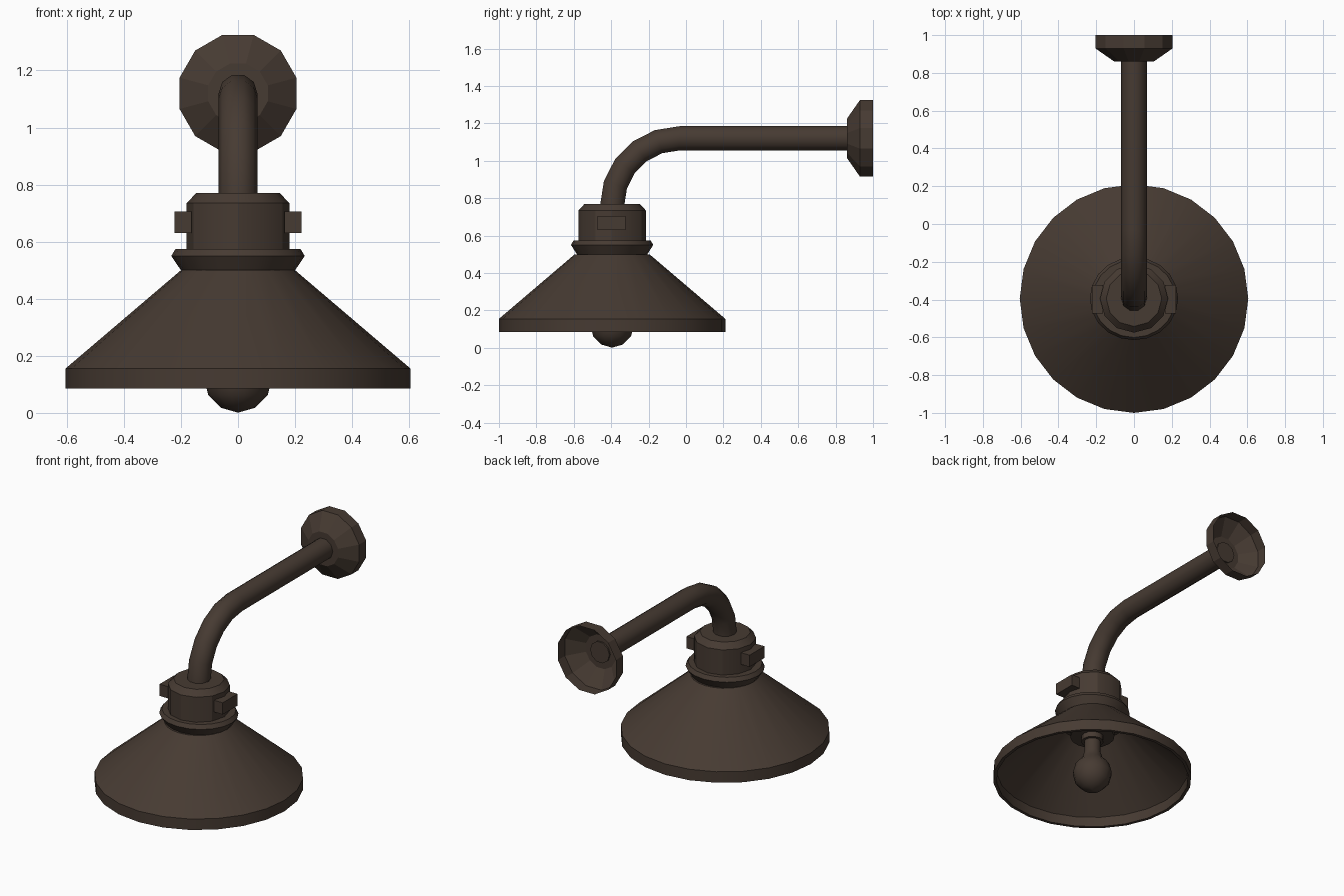
import bpy, math
from math import sin, cos, pi, radians
from mathutils import Vector

if "Cube" in bpy.data.objects:
    bpy.data.objects.remove(bpy.data.objects["Cube"])

bronze = bpy.data.materials.new("dark_bronze")
bronze.diffuse_color = (0.062, 0.043, 0.032, 1)
bronze.use_nodes = True
bronze.node_tree.nodes["Principled BSDF"].inputs["Base Color"].default_value = bronze.diffuse_color
AX = -0.395          # y of the shade axis
PIPE_Z = 1.12        # height of the horizontal arm


def make(name, verts, faces, smooth=30):
    me = bpy.data.meshes.new(name)
    me.from_pydata(verts, [], faces)
    me.materials.append(bronze)
    ob = bpy.data.objects.new(name, me)
    bpy.context.collection.objects.link(ob)
    bpy.ops.object.select_all(action='DESELECT')
    ob.select_set(True)
    bpy.context.view_layer.objects.active = ob
    if smooth:
        bpy.ops.object.shade_smooth_by_angle(angle=radians(smooth))
    return ob


def skin(name, rings, cap_start=True, cap_end=True, smooth=30):
    """Join equal-length rings of points into a tube."""
    n = len(rings[0])
    verts = [p for r in rings for p in r]
    faces = [(k*n + i, k*n + (i+1) % n, (k+1)*n + (i+1) % n, (k+1)*n + i)
             for k in range(len(rings)-1) for i in range(n)]
    if cap_start:
        faces.append(tuple(reversed(range(n))))
    if cap_end:
        faces.append(tuple(range(len(verts)-n, len(verts))))
    return make(name, verts, faces, smooth)


def lathe(name, profile, n, sy=1, **kw):
    """Turn (radius, z) points about the shade axis."""
    rings = [[(r*cos(2*pi*i/n), AX + sy*r*sin(2*pi*i/n), z) for i in range(n)]
             for r, z in profile]
    return skin(name, rings, **kw)


# Shade: thin-walled cone, inner wall first flowing outward over the rim
lathe("shade", [(0.2, 0.5), (0.605, 0.155), (0.605, 0.085), (0.585, 0.085),
                (0.585, 0.15), (0.2, 0.475)][::-1], 24)

# Flared collar and fitter cap
lathe("collar", [(0.2, 0.5), (0.234, 0.55), (0.219, 0.575), (0.17, 0.575)], 20, sy=0.94)
lathe("fitter_cap", [(0.18, 0.56), (0.18, 0.735), (0.147, 0.77)], 12)

# Bulb with its socket
lathe("socket", [(0.135, 0.38), (0.135, 0.5)], 16)
lathe("socket_ring", [(0.068, 0.345), (0.068, 0.385)], 12)
R, zc = 0.12, 0.122
bulb = [(R*sin(radians(a)), zc - R*cos(radians(a))) for a in (2, 30, 60, 90, 120, 148)]
lathe("bulb", bulb + [(0.05, 0.27), (0.05, 0.36)], 14, smooth=50)

# Side lugs on the cap
for side, s in (("left", -1), ("right", 1)):
    bpy.ops.mesh.primitive_cube_add(size=1, location=(s*0.193, AX - 0.003, 0.668))
    lug = bpy.context.object
    lug.name = side + "_lug"
    lug.scale = (0.06, 0.15, 0.075)
    lug.data.materials.append(bronze)

# Bent arm: rises from the cap, five-step elbow, straight run to the wall
pr, n, bend = 0.068, 10, 0.36
path = [(AX, 0.70, 0)]
path += [(AX + bend - bend*cos(radians(a)), PIPE_Z - bend + bend*sin(radians(a)), a)
         for a in range(0, 91, 18)]
path.append((0.87, PIPE_Z, 90))
rings = []
for y, z, a in path:
    out = Vector((0, -cos(radians(a)), sin(radians(a))))
    rings.append([Vector((pr*cos(2*pi*i/n), y, z)) + out*pr*sin(2*pi*i/n)
                  for i in range(n)])
skin("arm", rings, smooth=40)

# Wall mount: twelve-sided dish, open at the back
rings = [[(r*sin(2*pi*(i+0.5)/12), y, PIPE_Z + r*cos(2*pi*(i+0.5)/12)) for i in range(12)]
         for r, y in ((0.108, 0.86), (0.212, 0.93), (0.212, 1.0))]
skin("wall_mount", rings, cap_end=False, smooth=0)
# Make every mesh face outward
for ob in bpy.data.objects:
    bpy.ops.object.select_all(action='DESELECT')
    ob.select_set(True)
    bpy.context.view_layer.objects.active = ob
    bpy.ops.object.mode_set(mode='EDIT')
    bpy.ops.mesh.select_all(action='SELECT')
    bpy.ops.mesh.normals_make_consistent(inside=False)
    bpy.ops.object.mode_set(mode='OBJECT')
